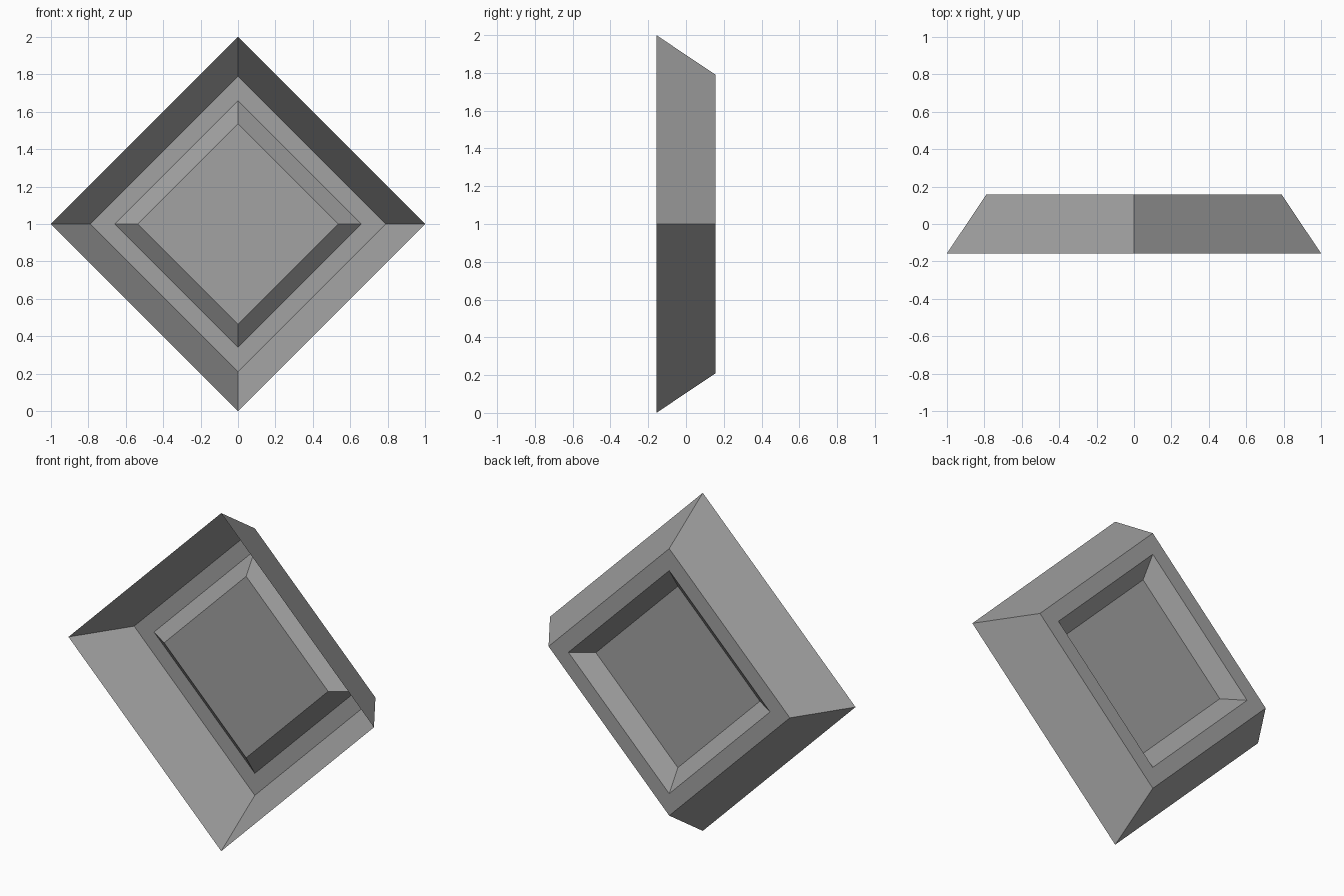
import bpy
import bmesh
from mathutils import Vector

cube = bpy.data.objects.get("Cube")
if cube:
    bpy.data.objects.remove(cube, do_unlink=True)

# Plain grey finish
grey = bpy.data.materials.new("plain_grey")
grey.use_nodes = True
colour = (0.36, 0.36, 0.36, 1)
grey.diffuse_color = colour
grey.node_tree.nodes["Principled BSDF"].inputs["Base Color"].default_value = colour

CENTRE_Z = 1.0


def diamond(bm, radius, y):
    """Four corners of an upright square standing on its point."""
    return [bm.verts.new(Vector((x * radius, y, CENTRE_Z + z * radius)))
            for x, z in ((1, 0), (0, 1), (-1, 0), (0, -1))]


# Open pressed shell: (radius, depth) from the rim to the sunken panel
profile = [(1.0, -0.157), (0.79, 0.157), (0.66, 0.157), (0.537, 0.076)]

bm = bmesh.new()
rings = [diamond(bm, radius, y) for radius, y in profile]
for outer, inner in zip(rings, rings[1:]):
    for i in range(4):
        j = (i + 1) % 4
        bm.faces.new((outer[i], inner[i], inner[j], outer[j]))

# Sunken centre panel
bm.faces.new(reversed(rings[-1]))
bmesh.ops.recalc_face_normals(bm, faces=bm.faces)

# Outside of the shell looks towards the back
bm.faces.ensure_lookup_table()
if bm.faces[-1].normal.y < 0:
    bmesh.ops.reverse_faces(bm, faces=bm.faces)

mesh = bpy.data.meshes.new("diamond_tray")
bm.to_mesh(mesh)
bm.free()
mesh.materials.append(grey)
tray = bpy.data.objects.new("diamond_tray", mesh)
bpy.context.collection.objects.link(tray)
